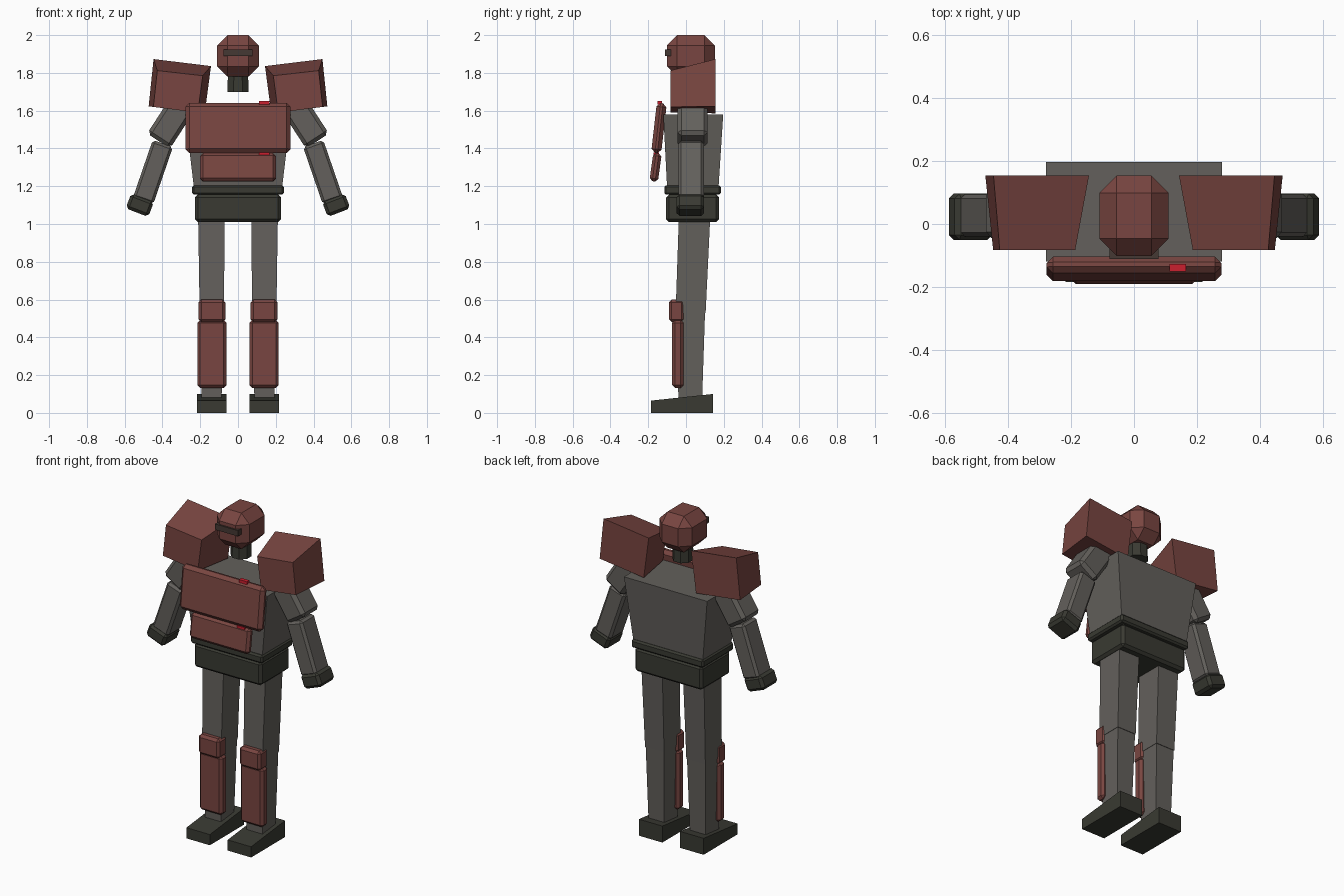
import bpy, bmesh, math
from mathutils import Matrix, Vector

if "Cube" in bpy.data.objects:
    bpy.data.objects.remove(bpy.data.objects["Cube"])


def mat(name, rgb):
    m = bpy.data.materials.new(name)
    m.diffuse_color = (*rgb, 1)
    m.use_nodes = True
    m.node_tree.nodes["Principled BSDF"].inputs["Base Color"].default_value = m.diffuse_color
    return m


ARMOUR = mat("rust_red", (0.19, 0.060, 0.052))
GREY = mat("warm_grey", (0.125, 0.117, 0.106))
DARK = mat("dark_olive", (0.041, 0.042, 0.032))
VISOR = mat("visor_brown", (0.060, 0.040, 0.033))
SIGNAL = mat("bright_red", (0.60, 0.014, 0.028))


def finish(name, bm, material, bevel=0, mirror=False):
    """Bevel the mesh and make the object, with a mirrored twin if asked."""
    if bevel:
        bmesh.ops.bevel(bm, geom=bm.edges[:], offset=bevel, segments=1,
                        affect='EDGES', profile=0.5)
    for side in ((1, -1) if mirror else (1,)):
        if side < 0:
            bmesh.ops.scale(bm, vec=(-1, 1, 1), verts=bm.verts)
        bmesh.ops.recalc_face_normals(bm, faces=bm.faces)
        label = name + ("" if not mirror else "_right" if side > 0 else "_left")
        me = bpy.data.meshes.new(label)
        bm.to_mesh(me)
        me.materials.append(material)
        bpy.context.collection.objects.link(bpy.data.objects.new(label, me))
    bm.free()


def box(name, material, size, loc, bevel=0, rx=0, ry=0, mirror=False):
    """Bevelled box by size, centre and tilt."""
    bm = bmesh.new()
    bmesh.ops.create_cube(bm, size=1)
    bmesh.ops.scale(bm, vec=size, verts=bm.verts)
    if bevel:
        bmesh.ops.bevel(bm, geom=bm.edges[:], offset=bevel, segments=1,
                        affect='EDGES', profile=0.5)
    m = (Matrix.Translation(Vector(loc)) @ Matrix.Rotation(math.radians(ry), 4, 'Y')
         @ Matrix.Rotation(math.radians(rx), 4, 'X'))
    bmesh.ops.transform(bm, matrix=m, verts=bm.verts)
    finish(name, bm, material, 0, mirror)


def six_sided(name, material, bottom, top, mirror=False):
    """Block between two loops of four points."""
    bm = bmesh.new()
    b = [bm.verts.new(p) for p in bottom]
    t = [bm.verts.new(p) for p in top]
    bm.faces.new(b[::-1])
    bm.faces.new(t)
    for i in range(4):
        j = (i + 1) % 4
        bm.faces.new((b[i], b[j], t[j], t[i]))
    finish(name, bm, material, 0, mirror)


def rect(x0, x1, y0, y1, z):
    return [(x0, y0, z), (x1, y0, z), (x1, y1, z), (x0, y1, z)]


# Head, visor and neck
box("head", ARMOUR, (0.22, 0.255, 0.22), (0, 0.026, 1.89), 0.055)
box("visor", VISOR, (0.155, 0.035, 0.035), (0, -0.094, 1.906))
bm = bmesh.new()
bmesh.ops.create_cone(bm, cap_ends=True, segments=8, radius1=0.06, radius2=0.058,
                      depth=0.10)
bmesh.ops.rotate(bm, verts=bm.verts, matrix=Matrix.Rotation(math.pi / 8, 3, 'Z'))
bmesh.ops.translate(bm, verts=bm.verts, vec=(0, 0.03, 1.75))
finish("neck", bm, DARK)

# Torso, belt and pelvis
six_sided("torso", GREY, rect(-0.233, 0.233, -0.10, 0.172, 1.19),
          rect(-0.28, 0.28, -0.12, 0.197, 1.58))
box("belt", DARK, (0.485, 0.30, 0.05), (0, 0.035, 1.18), 0.01)
box("pelvis", DARK, (0.456, 0.28, 0.145), (0, 0.035, 1.083), 0.015)

# Chest armour and signal lights
box("chest_plate", ARMOUR, (0.556, 0.053, 0.265), (0, -0.143, 1.508), 0.02, rx=-6.5)
box("belly_plate", ARMOUR, (0.40, 0.045, 0.15), (0, -0.161, 1.30), 0.015, rx=-8)
box("chest_light", SIGNAL, (0.053, 0.024, 0.018), (0.139, -0.139, 1.642))
box("belly_light", SIGNAL, (0.053, 0.028, 0.022), (0.139, -0.158, 1.368))

# Shoulder pads, flared and taller toward the back
six_sided("shoulder_pad", ARMOUR,
          [(0.213, -0.083, 1.59), (0.448, -0.083, 1.62),
           (0.473, 0.155, 1.623), (0.176, 0.155, 1.586)],
          [(0.187, -0.083, 1.785), (0.427, -0.083, 1.812),
           (0.447, 0.155, 1.873), (0.143, 0.155, 1.836)], mirror=True)

# Arms
box("upper_arm", GREY, (0.145, 0.16, 0.24), (0.355, 0.035, 1.54), 0.02, ry=-33,
    mirror=True)
box("forearm", GREY, (0.113, 0.135, 0.32), (0.45, 0.027, 1.275), 0.014, ry=-19,
    mirror=True)
box("hand", DARK, (0.128, 0.147, 0.085), (0.52, 0.023, 1.10), 0.016, ry=-21,
    mirror=True)

# Legs
six_sided("thigh", GREY, rect(0.075, 0.203, -0.055, 0.104, 0.53),
          rect(0.07, 0.211, -0.038, 0.128, 1.03), True)
six_sided("shin", GREY, rect(0.087, 0.192, -0.04, 0.085, 0.06),
          rect(0.077, 0.201, -0.05, 0.101, 0.54), True)
box("knee_guard", ARMOUR, (0.142, 0.083, 0.12), (0.138, -0.049, 0.54), 0.015,
    mirror=True)
box("shin_guard", ARMOUR, (0.154, 0.06, 0.36), (0.138, -0.043, 0.312), 0.015,
    mirror=True)
six_sided("foot", DARK, rect(0.06, 0.218, -0.185, 0.142, 0),
          [(0.06, -0.185, 0.065), (0.218, -0.185, 0.065),
           (0.218, 0.142, 0.10), (0.06, 0.142, 0.10)], True)
